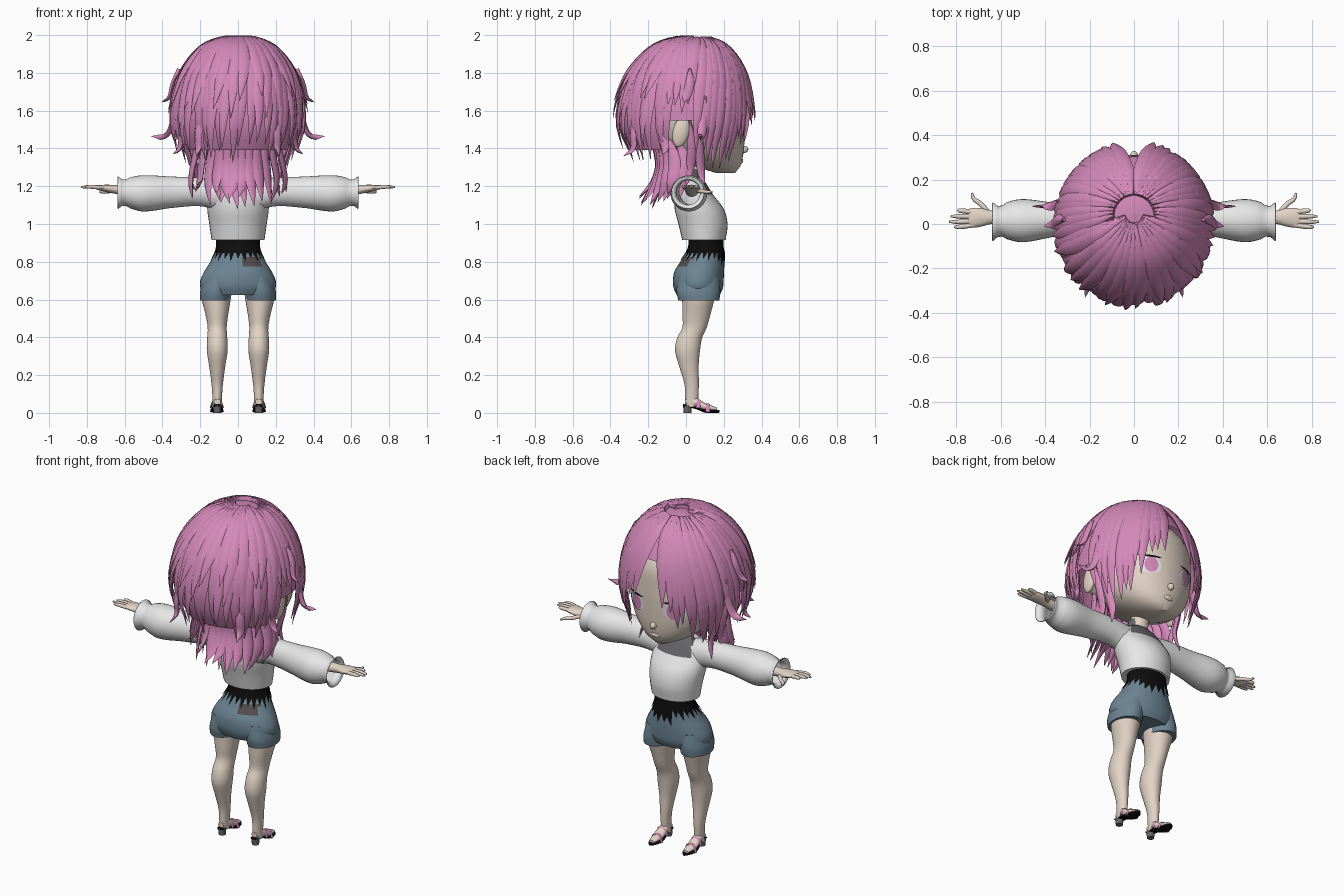
import bpy, bmesh, math, random
from mathutils import Vector

random.seed(4)
if "Cube" in bpy.data.objects:
    bpy.data.objects.remove(bpy.data.objects["Cube"])


def material(name, r, g, b):
    m = bpy.data.materials.new(name)
    m.use_nodes = True
    m.diffuse_color = (r, g, b, 1)
    m.node_tree.nodes["Principled BSDF"].inputs["Base Color"].default_value = (r, g, b, 1)
    return m


PINK = material("hair pink", .66, .25, .49)
SKIN = material("skin", .76, .65, .56)
WHITE = material("knit white", .8, .8, .8)
BLACK = material("black", .004, .004, .004)
BLUE = material("denim blue", .15, .23, .29)
GREY = material("collar grey", .13, .13, .14)
BROWN = material("patch brown", .09, .075, .075)


def interp(rows, t):
    """Smooth interpolation of rows keyed by their first number."""
    t = min(max(t, rows[0][0]), rows[-1][0])
    i = 0
    while i < len(rows) - 2 and t > rows[i + 1][0]:
        i += 1
    a, b = rows[i], rows[i + 1]
    p, q = rows[max(i - 1, 0)], rows[min(i + 2, len(rows) - 1)]
    h = b[0] - a[0]
    u = (t - a[0]) / h
    out = []
    for k in range(1, len(a)):
        m0 = (b[k] - p[k]) / (b[0] - p[0]) * h
        m1 = (q[k] - a[k]) / (q[0] - a[0]) * h
        d = b[k] - a[k]
        out.append(a[k] + u * m0 + u * u * (3 * d - 2 * m0 - m1) + u ** 3 * (m0 + m1 - 2 * d))
    return out


def finish(name, bm, mats, rule=None, solid=0, angle=50):
    bmesh.ops.recalc_face_normals(bm, faces=bm.faces)
    if rule:
        for f in bm.faces:
            f.material_index = rule(f.calc_center_median())
    me = bpy.data.meshes.new(name)
    bm.to_mesh(me)
    bm.free()
    ob = bpy.data.objects.new(name, me)
    bpy.context.collection.objects.link(ob)
    for m in mats:
        me.materials.append(m)
    bpy.ops.object.select_all(action='DESELECT')
    ob.select_set(True)
    bpy.context.view_layer.objects.active = ob
    bpy.ops.object.shade_smooth_by_angle(angle=math.radians(angle))
    if solid:
        mod = ob.modifiers.new("thickness", 'SOLIDIFY')
        mod.thickness = solid
    return ob


def skin_rings(bm, rings, caps):
    n = len(rings[0])
    for a, b in zip(rings, rings[1:]):
        for k in range(n):
            bm.faces.new((a[k], a[(k + 1) % n], b[(k + 1) % n], b[k]))
    if caps:
        bm.faces.new(rings[0])
        bm.faces.new(rings[-1])


def loft(name, rows, mats, axis=2, side=1, n=32, m=18, caps=True, hem=None, rule=None, solid=0):
    """Elliptical tube; rows are (position, centre a, centre b, radius a, radius b)."""
    bm = bmesh.new()
    rings = []
    for i in range(m + 1):
        ring = []
        for k in range(n):
            low = rows[0][0] + (hem(k) if hem else 0)
            t = low + (rows[-1][0] - low) * i / m
            ca, cb, ra, rb = interp(rows, t)
            w = math.tau * k / n
            co = [ca + ra * math.cos(w), cb + rb * math.sin(w)]
            co.insert(axis, t)
            ring.append(bm.verts.new((co[0] * side, co[1], co[2])))
        rings.append(ring)
    skin_rings(bm, rings, caps)
    return finish(name, bm, mats, rule, solid)


def sweep(bm, pts, width, thick, normal, n=6):
    """Tapered lens-shaped strand along pts; width and thick are functions of 0..1."""
    rings = []
    for i, p in enumerate(pts):
        u = i / (len(pts) - 1)
        tan = (pts[min(i + 1, len(pts) - 1)] - pts[max(i - 1, 0)]).normalized()
        across = tan.cross(normal(p)).normalized()
        up = across.cross(tan)
        rings.append([bm.verts.new(p + across * width(u) * math.cos(math.tau * k / n)
                                   + up * thick(u) * math.sin(math.tau * k / n)) for k in range(n)])
    skin_rings(bm, rings, True)


def curve(points, n=10):
    rows = [(i, *p) for i, p in enumerate(points)]
    return [Vector(interp(rows, (len(points) - 1) * i / n)) for i in range(n + 1)]


# Head, ears, nose and eyes
head = [(1.27, 0, .21, .04, .05), (1.3, 0, .17, .12, .115), (1.38, 0, .09, .22, .215), (1.48, 0, .05, .275, .26),
        (1.6, 0, .04, .29, .27), (1.75, 0, .03, .27, .26), (1.9, 0, .02, .14, .14)]
loft("head", head, [SKIN], n=40)


def ball(name, loc, radii, mat, tilt=0):
    bpy.ops.mesh.primitive_uv_sphere_add(segments=16, ring_count=10, location=loc, rotation=(tilt, 0, 0))
    ob = bpy.context.object
    ob.name = name
    ob.scale = radii
    ob.data.materials.append(mat)
    bpy.ops.object.shade_smooth()


def face_plate(name, cx, cz, rx, rz, lift, mat):
    bm = bmesh.new()
    rings = []
    for r in (1, .66, .33, .03):
        ring = []
        for k in range(20):
            x = cx + r * rx * math.cos(math.tau * k / 20)
            z = cz + r * rz * math.sin(math.tau * k / 20)
            _, cy, a, b = interp(head, z)
            ring.append(bm.verts.new((x, cy + b * math.sqrt(1 - (x / a) ** 2) + lift, z)))
        rings.append(ring)
    skin_rings(bm, rings, False)
    bm.faces.new(rings[-1])
    finish(name, bm, [mat])


ball("nose", (0, .305, 1.395), (.018, .025, .02), SKIN)
ball("mouth", (0, .285, 1.335), (.035, .018, .018), SKIN)
for s, tag in ((1, "left"), (-1, "right")):
    ball(tag + "_ear", (s * .29, -.025, 1.49), (.025, .045, .085), SKIN, -.25)
    face_plate(tag + "_eye_white", s * .125, 1.5, .062, .05, .004, WHITE)
    face_plate(tag + "_iris", s * .12, 1.5, .036, .046, .007, PINK)
    face_plate(tag + "_lash", s * .128, 1.55, .062, .006, .008, BLACK)

# Neck, jumper and waistband
loft("neck", [(1.18, 0, .03, .05, .045), (1.36, 0, .06, .05, .05)], [SKIN], m=4)
loft("collar", [(1.19, 0, .03, .075, .062), (1.24, 0, .03, .06, .052), (1.29, 0, .035, .058, .052)], [GREY], m=6)
loft("jumper_body", [(.915, 0, .095, .14, .115), (1, 0, .09, .152, .13), (1.08, 0, .07, .163, .13),
                     (1.16, 0, .04, .16, .1), (1.21, 0, .03, .13, .08), (1.25, 0, .03, .06, .05)], [WHITE, GREY],
     rule=lambda c: int(c.z > 1.165 and abs(c.x) < .1 and c.y > .03))
loft("ragged_waistband", [(.76, 0, .07, .178, .138), (.8, 0, .084, .152, .122), (.84, 0, .1, .127, .107),
                          (.88, 0, .105, .117, .094), (.94, 0, .105, .115, .092)], [BLACK], n=48, caps=False,
     hem=lambda k: (.055, .09, .04, .1)[k % 4] - (.035 if 6 < k < 15 else 0))

# Shorts
loft("shorts_hips", [(.625, 0, .065, .17, .115), (.66, 0, .065, .198, .13), (.7, 0, .065, .2, .134),
                     (.75, 0, .07, .178, .131), (.8, 0, .085, .146, .115), (.85, 0, .1, .12, .1)], [BLUE, BROWN], n=40,
     rule=lambda c: int(.78 < c.z < .825 and .03 < c.x < .12 and c.y < .06))

fingers = [(.062, .795), (.035, .825), (.01, .832), (-.013, .81)]
for s, tag in ((1, "left"), (-1, "right")):
    # Legs
    loft(tag + "_shorts_leg", [(.595, .122, .068, .08, .108), (.64, .118, .066, .083, .116), (.72, .1, .066, .08, .11)],
         [BLUE], side=s, m=8)
    loft(tag + "_leg", [(.03, .11, .03, .024, .032), (.08, .11, .03, .025, .035), (.15, .11, .03, .03, .038),
                        (.25, .11, .015, .043, .052), (.33, .11, .008, .055, .066), (.4, .11, .02, .053, .066),
                        (.45, .11, .045, .05, .064), (.52, .112, .055, .06, .074), (.6, .115, .065, .076, .085),
                        (.66, .11, .07, .08, .09)], [SKIN], side=s, m=28)
    # Sandals
    loft(tag + "_foot", [(-.005, .11, .058, .018, .015), (.04, .11, .058, .026, .03), (.1, .112, .032, .03, .02),
                         (.165, .112, .02, .018, .008)], [SKIN], axis=1, side=s, n=16, m=10)
    loft(tag + "_sole", [(-.015, .11, .04, .018, .007), (.05, .11, .028, .026, .007), (.1, .112, .01, .034, .009),
                         (.15, .112, .008, .03, .008), (.178, .112, .008, .01, .007)], [BLACK], axis=1, side=s, n=16, m=12)
    loft(tag + "_heel", [(0, .11, .008, .02, .02), (.042, .11, .008, .022, .024)], [GREY], side=s, n=12, m=1)
    bm = bmesh.new()
    for y, z in ((.065, .066), (.115, .044)):
        path = curve([(s * .078, y, z - .04), (s * .09, y, z - .005), (s * .112, y, z + .002),
                      (s * .134, y, z - .005), (s * .146, y, z - .04)])
        sweep(bm, path, lambda u: .011, lambda u: .004, lambda p: Vector((p.x - s * .112, 0, p.z)))
    finish(tag + "_sandal_straps", bm, [PINK])
    # Sleeves with flared open cuffs
    loft(tag + "_sleeve", [(.08, .03, 1.15, .07, .085), (.2, .03, 1.17, .068, .076), (.35, .02, 1.168, .076, .083),
                           (.5, .015, 1.162, .097, .096), (.57, .015, 1.165, .084, .082), (.605, .012, 1.166, .066, .067),
                           (.635, .01, 1.166, .088, .087)], [WHITE], axis=0, side=s, m=26, caps=False, solid=.006)
    # Hands
    loft(tag + "_palm", [(.54, .03, 1.175, .035, .032), (.64, .03, 1.182, .03, .024), (.69, .03, 1.188, .042, .02),
                         (.735, .027, 1.192, .044, .014), (.75, .026, 1.193, .036, .008)], [SKIN], axis=0, side=s, n=16)
    bm = bmesh.new()
    paths = [curve([(s * .72, .026 + (y - .026) * .75, 1.192), (s * .78, y * .97, 1.197), (s * x, y, 1.195)])
             for y, x in fingers]
    paths.append(curve([(s * .65, .045, 1.18), (s * .69, .09, 1.172), (s * .72, .112, 1.17), (s * .73, .14, 1.17)]))
    for path in paths:
        sweep(bm, path, lambda u: .0115 * (1 - .6 * u ** 3), lambda u: .011 * (1 - .6 * u ** 3),
              lambda p: Vector((0, 0, 1)), 8)
    finish(tag + "_fingers", bm, [SKIN])

# Hair envelope: rows of (distance from crown, radius share, height)
dome = [(0, 0, 1.985), (.15, .3, 1.972), (.3, .58, 1.92), (.5, .86, 1.79), (.7, .98, 1.63), (.85, .97, 1.5),
        (1, .84, 1.38), (1.2, .7, 1.24)]


def scalp(deg, t, lift=0):
    """Point on the hair dome; deg is measured from the face, positive to the left."""
    r, z = interp(dome, t)
    a = math.radians(deg)
    return Vector(((.347 * r + lift) * math.sin(a), (.355 * r + lift) * math.cos(a) + .05 * (1 - r), z + lift * .3))


def outward(p):
    return Vector((p.x, p.y, (p.z - 1.6) * .8 if p.z > 1.6 else 0)) + Vector((0, 0, .001))


def lock_width(w):
    return lambda u: w * min(1, .25 + 3 * u) * (1 - max(0, (u - .5) / .5) ** 1.7) + .0008


def thin(u):
    return .014 * (1 - u ** 3) + .0008


bm = bmesh.new()
rings = []
for i in range(15):
    ring = []
    for k in range(64):
        d = 360 * k / 64 - 180
        e = abs(d)
        end = .5 if e < 25 else .5 + .28 * min(1, (e - 25) / 45) if e < 108 else .97
        ring.append(bm.verts.new(scalp(d, .01 + end * i / 14, -.012)))
    rings.append(ring)
skin_rings(bm, rings, False)
finish("hair_cap", bm, [PINK], angle=80)

# Fringe swept from a centre parting, and side locks
bm = bmesh.new()
for s in (1, -1):
    for d in range(15, 116, 6):
        d += random.uniform(-2, 2)
        end = .82 if d < 28 else .93 if d < 42 else 1.1 if d < 72 else .98 if d < 88 else .74 if d < 106 else .95
        end += random.uniform(-.04, .05)
        spread = max(0, 1 - d / 110)
        path = [scalp(s * d * (1 - spread * .75 * (1 - u) ** 1.6), .12 + (end - .12) * u,
                      .008 + .02 * u ** 5) for u in (i / 12 for i in range(13))]
        sweep(bm, path, lock_width(.036), thin, outward)
finish("fringe_and_side_locks", bm, [PINK], angle=60)

# Back locks in a long under layer and a shorter outer layer
bm = bmesh.new()
for layer, step in ((0, 7), (1, 11)):
    for d in range(104, 257, step):
        d += random.uniform(-2, 2)
        end = random.uniform(.94, 1.08) if layer == 0 else random.uniform(.66, .9)
        flick = random.uniform(.0, .05) if layer == 0 else random.uniform(.0, .03)
        swirl = random.uniform(2, 9)
        path = [scalp(d + swirl * u * u, .05 + (end - .05) * u, .004 + layer * .008 + flick * u ** 4)
                for u in (i / 12 for i in range(13))]
        sweep(bm, path, lock_width(.036), thin, outward)
finish("back_locks", bm, [PINK], angle=60)

# Long nape locks
bm = bmesh.new()
for layer in (0, 1):
    for i in range(12):
        u = (i - 5.5) / 5.5
        b = 1 - .75 * u * u
        tip = random.uniform(1.05, 1.15) + .06 * abs(u)
        path = curve([(.2 * u, -.06 - .12 * b + .05 * layer, 1.46), (.235 * u, -.03 - .12 * b + .05 * layer, 1.32),
                      (.25 * u, -.04 - .14 * b + .05 * layer, 1.22),
                      (.24 * u + random.uniform(-.03, .03), -.05 - .2 * b + .07 * layer, tip)])
        sweep(bm, path, lock_width(.034), thin, outward)
finish("nape_locks", bm, [PINK], angle=60)

# Loose flicks and face-framing strands
bm = bmesh.new()
flicks = [[(.33, .1, 1.68), (.345, .09, 1.54), (.385, .08, 1.465), (.46, .08, 1.465)],
          [(.31, .02, 1.82), (.345, .02, 1.74), (.365, .0, 1.67), (.405, -.01, 1.645)],
          [(.3, -.12, 1.62), (.3, -.12, 1.48), (.31, -.11, 1.4), (.345, -.12, 1.37)],
          [(.28, .05, 1.55), (.25, .07, 1.4), (.22, .08, 1.28), (.24, .1, 1.18)],
          [(.3, .02, 1.55), (.27, .03, 1.4), (.24, .02, 1.28), (.27, .0, 1.2)],
          [(.2, -.26, 1.6), (.21, -.28, 1.48), (.21, -.28, 1.4), (.22, -.33, 1.36)]]
for s in (1, -1):
    for f in flicks:
        sweep(bm, curve([(s * x, y, z) for x, y, z in f]), lock_width(.024), thin, outward)
finish("loose_flicks", bm, [PINK], angle=60)
